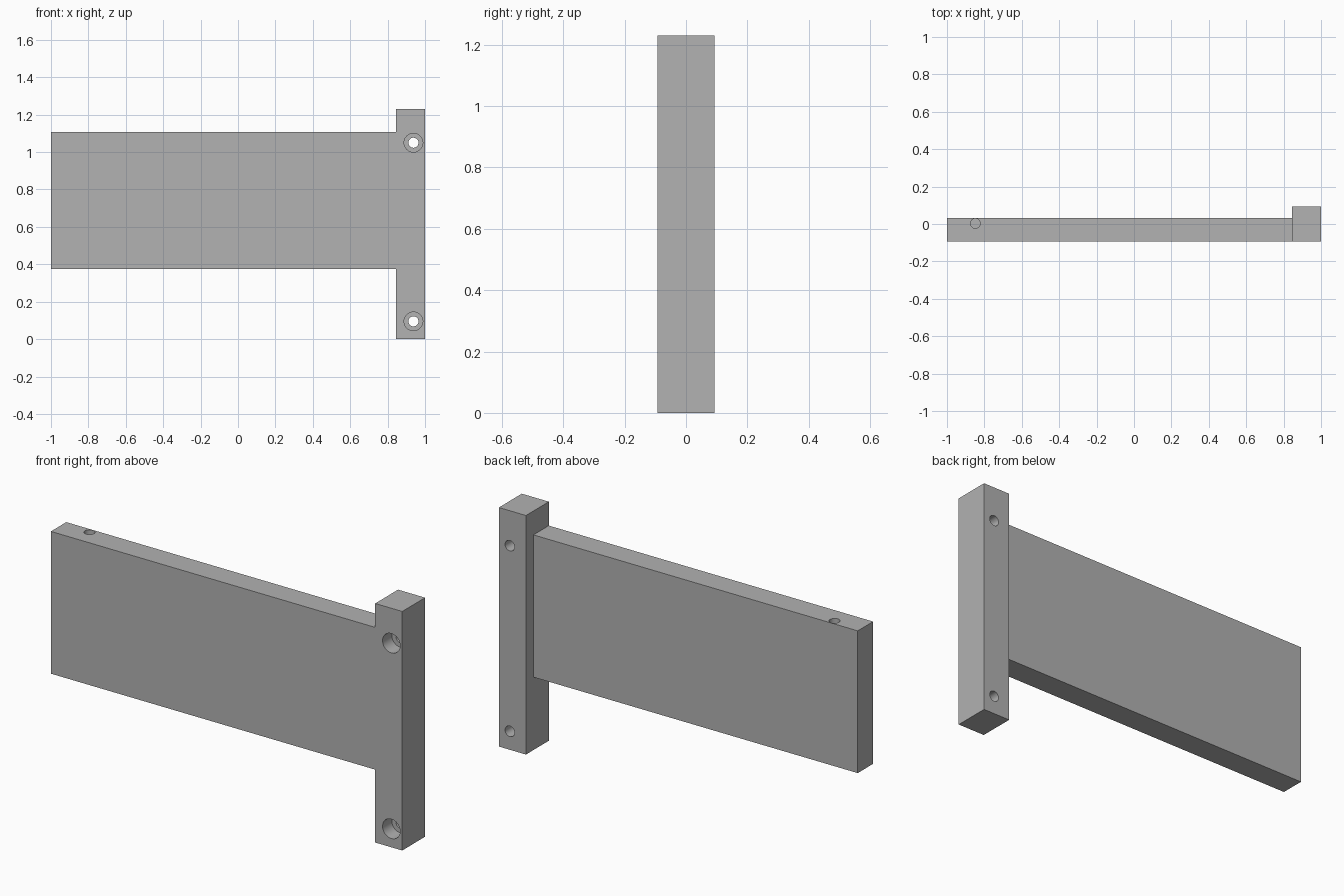
import bpy
import math

if "Cube" in bpy.data.objects:
    bpy.data.objects.remove(bpy.data.objects["Cube"], do_unlink=True)

grey = bpy.data.materials.new("plain grey")
grey.use_nodes = True
grey.diffuse_color = (0.445, 0.445, 0.445, 1)
grey.node_tree.nodes["Principled BSDF"].inputs["Base Color"].default_value = grey.diffuse_color

FRONT, BACK = -0.093, 0.093
PANEL_BACK = 0.032


def box(name, low, high):
    """Axis-aligned box between two corners."""
    centre = [(a + b) / 2 for a, b in zip(low, high)]
    bpy.ops.mesh.primitive_cube_add(size=1, location=centre)
    ob = bpy.context.object
    ob.name = name
    ob.scale = [b - a for a, b in zip(low, high)]
    bpy.ops.object.transform_apply(location=True, rotation=False, scale=True)
    ob.data.materials.append(grey)
    return ob


def drill(name, radius, depth, centre, along_y=False):
    """Round cutter for a hole."""
    turn = (math.pi / 2, 0, 0) if along_y else (0, 0, 0)
    bpy.ops.mesh.primitive_cylinder_add(vertices=48, radius=radius, depth=depth,
                                        location=centre, rotation=turn)
    ob = bpy.context.object
    ob.name = name
    ob.data.materials.append(grey)
    return ob


def combine(target, tool, operation):
    """Apply a boolean and discard the tool."""
    mod = target.modifiers.new(operation.lower(), 'BOOLEAN')
    mod.operation = operation
    mod.solver = 'EXACT'
    mod.object = tool
    bpy.context.view_layer.update()
    bpy.context.view_layer.objects.active = target
    bpy.ops.object.modifier_apply(modifier=mod.name)
    bpy.data.objects.remove(tool, do_unlink=True)


# Mounting post and side panel joined into one solid plate
bracket = box("panel_bracket", (0.846, FRONT, 0), (1, BACK, 1.23))
panel = box("side_panel", (-1, FRONT, 0.375), (0.9, PANEL_BACK, 1.107))
combine(bracket, panel, 'UNION')

# Counterbored screw holes through the post
for z in (0.095, 1.05):
    combine(bracket, drill("screw_hole", 0.027, 0.5, (0.938, 0, z), True), 'DIFFERENCE')
    combine(bracket, drill("counterbore", 0.05, 0.15, (0.938, FRONT, z), True), 'DIFFERENCE')

# Blind hole in the top edge of the panel
combine(bracket, drill("pin_hole", 0.026, 0.4, (-0.848, 0.003, 1.107)), 'DIFFERENCE')

bpy.ops.object.select_all(action='DESELECT')
bracket.select_set(True)
bpy.context.view_layer.objects.active = bracket
bpy.ops.object.shade_smooth_by_angle(angle=math.radians(30))
